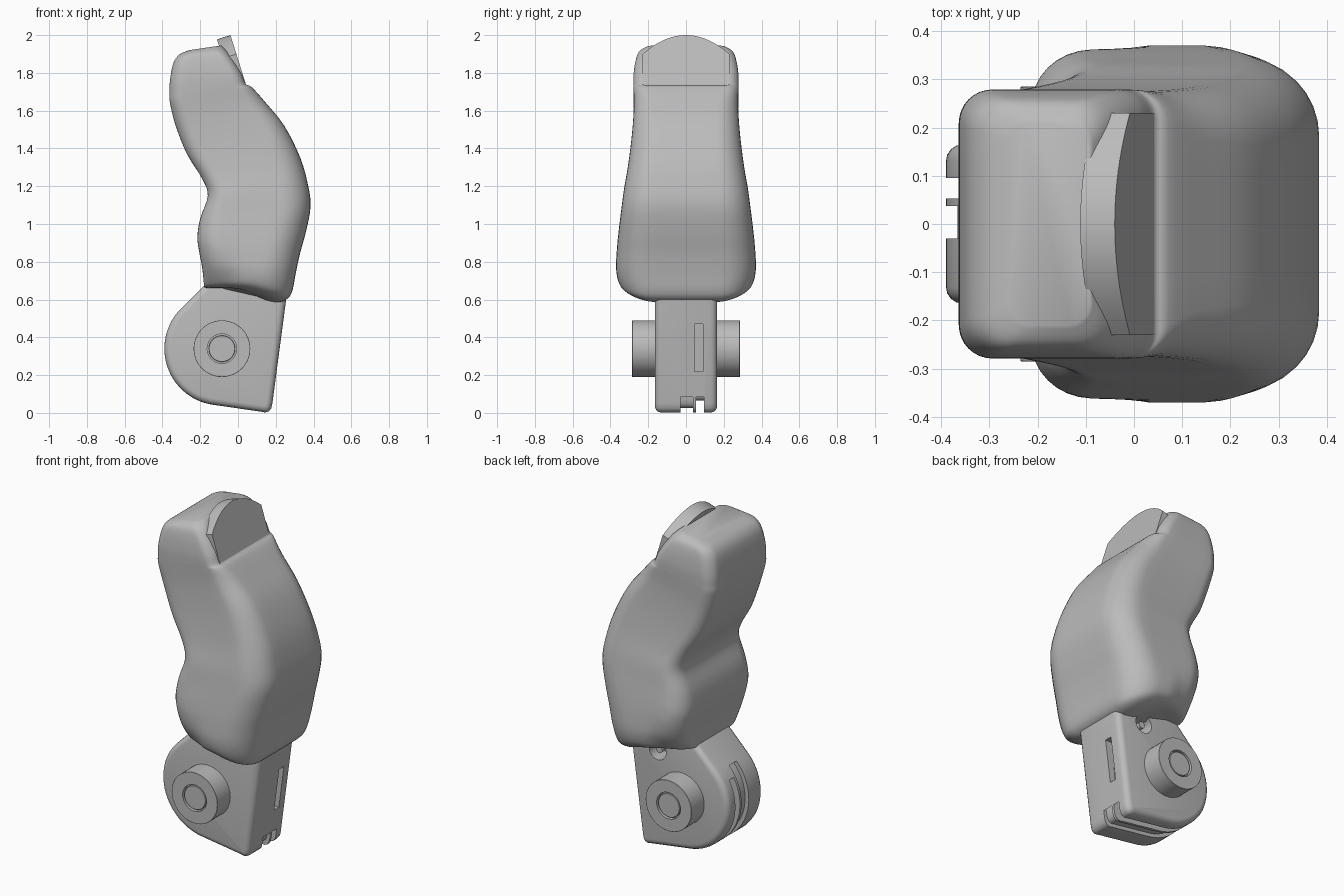
import bpy, bmesh
from math import sin, cos, pi, radians
from mathutils import Vector, Matrix

if "Cube" in bpy.data.objects:
    bpy.data.objects.remove(bpy.data.objects["Cube"])

grey = bpy.data.materials.new("plain grey")
grey.use_nodes = True
grey.diffuse_color = (0.5, 0.5, 0.5, 1)
grey.node_tree.nodes["Principled BSDF"].inputs["Base Color"].default_value = (0.5, 0.5, 0.5, 1)


def make(name, bm):
    bmesh.ops.recalc_face_normals(bm, faces=bm.faces[:])
    mesh = bpy.data.meshes.new(name)
    bm.to_mesh(mesh)
    bm.free()
    mesh.materials.append(grey)
    ob = bpy.data.objects.new(name, mesh)
    bpy.context.scene.collection.objects.link(ob)
    return ob


def select(ob):
    bpy.ops.object.select_all(action='DESELECT')
    ob.select_set(True)
    bpy.context.view_layer.objects.active = ob


def smooth(ob, angle=35):
    select(ob)
    bpy.ops.object.shade_smooth_by_angle(angle=radians(angle))


def prism(name, outline, y0, y1):
    """Extrude an (x, z) outline between two y positions."""
    bm = bmesh.new()
    a = [bm.verts.new((x, y0, z)) for x, z in outline]
    b = [bm.verts.new((x, y1, z)) for x, z in outline]
    bm.faces.new(a)
    bm.faces.new(b[::-1])
    for i in range(len(a)):
        j = (i + 1) % len(a)
        bm.faces.new((a[i], b[i], b[j], a[j]))
    return make(name, bm)


def cut(ob, cutter):
    cutter.hide_render = True
    mod = ob.modifiers.new("cut", 'BOOLEAN')
    mod.operation = 'DIFFERENCE'
    mod.solver = 'EXACT'
    mod.object = cutter
    select(ob)
    bpy.ops.object.modifier_apply(modifier=mod.name)
    bpy.data.objects.remove(cutter)


# Curved main shell: left x, z, right x, z, half width, left radius, right radius, taper
sections = [
    (-.15, .66, .17, .585, .20, .05, .10, .30),
    (-.17, .662, .225, .587, .28, .07, .13, .30),
    (-.18, .67, .268, .61, .33, .08, .15, .30),
    (-.182, .70, .29, .655, .357, .09, .17, .25),
    (-.19, .77, .306, .74, .37, .11, .17, .12),
    (-.205, .85, .33, .85, .367, .12, .17, .03),
    (-.215, .93, .36, .96, .358, .12, .17, 0),
    (-.20, 1.03, .384, 1.09, .343, .11, .16, 0),
    (-.16, 1.15, .372, 1.20, .328, .09, .15, 0),
    (-.19, 1.24, .33, 1.35, .305, .08, .14, 0),
    (-.27, 1.37, .245, 1.52, .285, .08, .12, 0),
    (-.33, 1.52, .14, 1.65, .276, .08, .10, 0),
    (-.36, 1.64, .072, 1.725, .278, .07, .07, 0),
    (-.363, 1.69, .042, 1.74, .279, .07, .06, 0),
    (-.36, 1.76, .018, 1.795, .278, .07, .06, 0),
    (-.343, 1.85, -.02, 1.86, .268, .07, .06, 0),
    (-.31, 1.897, -.06, 1.915, .25, .06, .06, 0),
    (-.26, 1.92, -.09, 1.945, .21, .05, .05, 0),
]


def ring(xl, zl, xr, zr, w, rl, rr, taper):
    """Rounded rectangle spanning the left and right profile points."""
    left, right = Vector((xl, 0, zl)), Vector((xr, 0, zr))
    length = (right - left).length
    flat = []
    corners = [(length - rr, w - rr, rr, 0), (rl, w - rl, rl, 1),
               (rl, rl - w, rl, 2), (length - rr, rr - w, rr, 3)]
    for cx, cy, r, quarter in corners:
        arc = [(cx + r * cos((quarter + k / 8) * pi / 2),
                cy + r * sin((quarter + k / 8) * pi / 2)) for k in range(9)]
        flat.append(arc)
    points = []
    for i, arc in enumerate(flat):
        points += arc
        a, b = arc[-1], flat[(i + 1) % 4][0]
        points += [(a[0] + (b[0] - a[0]) * k / 6, a[1] + (b[1] - a[1]) * k / 6) for k in range(1, 6)]
    out = []
    for u, y in points:
        s = u / length
        p = left.lerp(right, s)
        p.y = y * (1 - taper * max(0, 1 - s / .45))
        p.z += .1 * taper * sin(pi * min(max(s, 0), 1))
        out.append(p)
    return out


def spline(a, b, c, d, t):
    return .5 * (2 * b + (c - a) * t + (2 * a - 5 * b + 4 * c - d) * t ** 2 + (3 * b - a - 3 * c + d) * t ** 3)


rings = [ring(*s) for s in sections]
last = len(rings) - 1
bm = bmesh.new()
loops = []
for i in range(last):
    four = [rings[min(max(i + k, 0), last)] for k in (-1, 0, 1, 2)]
    for step in range(4):
        loops.append([bm.verts.new(spline(*ps, step / 4)) for ps in zip(*four)])
loops.append([bm.verts.new(p) for p in rings[-1]])
for lo, hi in zip(loops, loops[1:]):
    for i in range(len(lo)):
        j = (i + 1) % len(lo)
        bm.faces.new((lo[i], lo[j], hi[j], hi[i]))
bm.faces.new(loops[0][::-1])
bm.faces.new(loops[-1])
smooth(make("main_shell", bm), 50)

# Tilted round-topped plate at the top
down = Vector((.3, 0, -.954))
out = Vector((.954, 0, .3))
crown = Vector((-.04, 0, 2.0))
half = .23
outline = [(half * k / 12, .105 * (k / 12) ** 2) for k in range(-12, 13)]
outline += [(half, .283), (-half, .283)]
bm = bmesh.new()
front = [bm.verts.new(crown + down * d + Vector((0, y, 0))) for y, d in outline]
back = [bm.verts.new(v.co - out * .075) for v in front]
bm.faces.new(front)
bm.faces.new(back[::-1])
for i in range(len(front)):
    j = (i + 1) % len(front)
    bm.faces.new((front[i], back[i], back[j], front[j]))
smooth(make("top_plate", bm))

# Lower joint block with a round back and soft rims
cx, cz, radius = -.09, .34, .3


def arc(start, end, n):
    return [(cx + radius * cos(radians(start + (end - start) * k / n)),
             cz + radius * sin(radians(start + (end - start) * k / n))) for k in range(n + 1)]


foot = [(.125, .006), (.145, .002), (.163, .008), (.176, .024), (.182, .05)]
joint = prism("joint_block", [(-.15, .704)] + arc(135, 263, 28) + foot + [(.255, .6), (.262, .69)], -.165, .165)
bm = bmesh.new()
bm.from_mesh(joint.data)
rim = [e for e in bm.edges if abs(e.verts[0].co.y - e.verts[1].co.y) < .001]
bmesh.ops.bevel(bm, geom=rim, offset=.035, segments=4, profile=.5, affect='EDGES', clamp_overlap=True)
bm.to_mesh(joint.data)
bm.free()


# Grooves running round the back and underside
def groove(start, depth, y0, y1):
    path = arc(start, 263, 24) + foot + [(.187, .085)]
    scaled = [[(-.05 + (x + .05) * f, cz + (z - cz) * f) for x, z in path] for f in (1.15, 1 - depth)]
    return prism("groove_cutter", scaled[0] + scaled[1][::-1], y0, y1)


cut(joint, groove(150, .19, .053, .095))
cut(joint, groove(137, .07, -.03, .037))

# Slot in the straight face
cut(joint, prism("slot_cutter", [(.17, .22), (.3, .22), (.3, .47), (.19, .47)], .046, .09))

# Round hole high on one side, with a pin across it
hole = [(.07 + .055 * cos(k * pi / 12), .58 + .055 * sin(k * pi / 12)) for k in range(24)]
cut(joint, prism("hole_cutter", hole, .06, .2))
smooth(joint)
pin = [(.07 + .02 * cos(k * pi / 8), .58 + .02 * sin(k * pi / 8)) for k in range(16)]
smooth(prism("hole_pin", pin, .05, .15))

# Side hubs with a ring groove around the axle
profile = [(0, .281), (.068, .281), (.07, .279), (.07, .262), (.078, .262),
           (.078, .285), (.149, .285), (.15, .284), (.15, .14)]
for name, side in (("front_hub", -1), ("back_hub", 1)):
    bm = bmesh.new()
    vs = [bm.verts.new((cx + .005 + r, side * h, cz)) for r, h in profile]
    es = [bm.edges.new(pair) for pair in zip(vs, vs[1:])]
    bmesh.ops.spin(bm, geom=vs + es, cent=(cx + .005, 0, cz), axis=(0, 1, 0), angle=2 * pi, steps=48)
    bmesh.ops.remove_doubles(bm, verts=bm.verts[:], dist=.0001)
    bmesh.ops.holes_fill(bm, edges=bm.edges[:], sides=0)
    smooth(make(name, bm))
